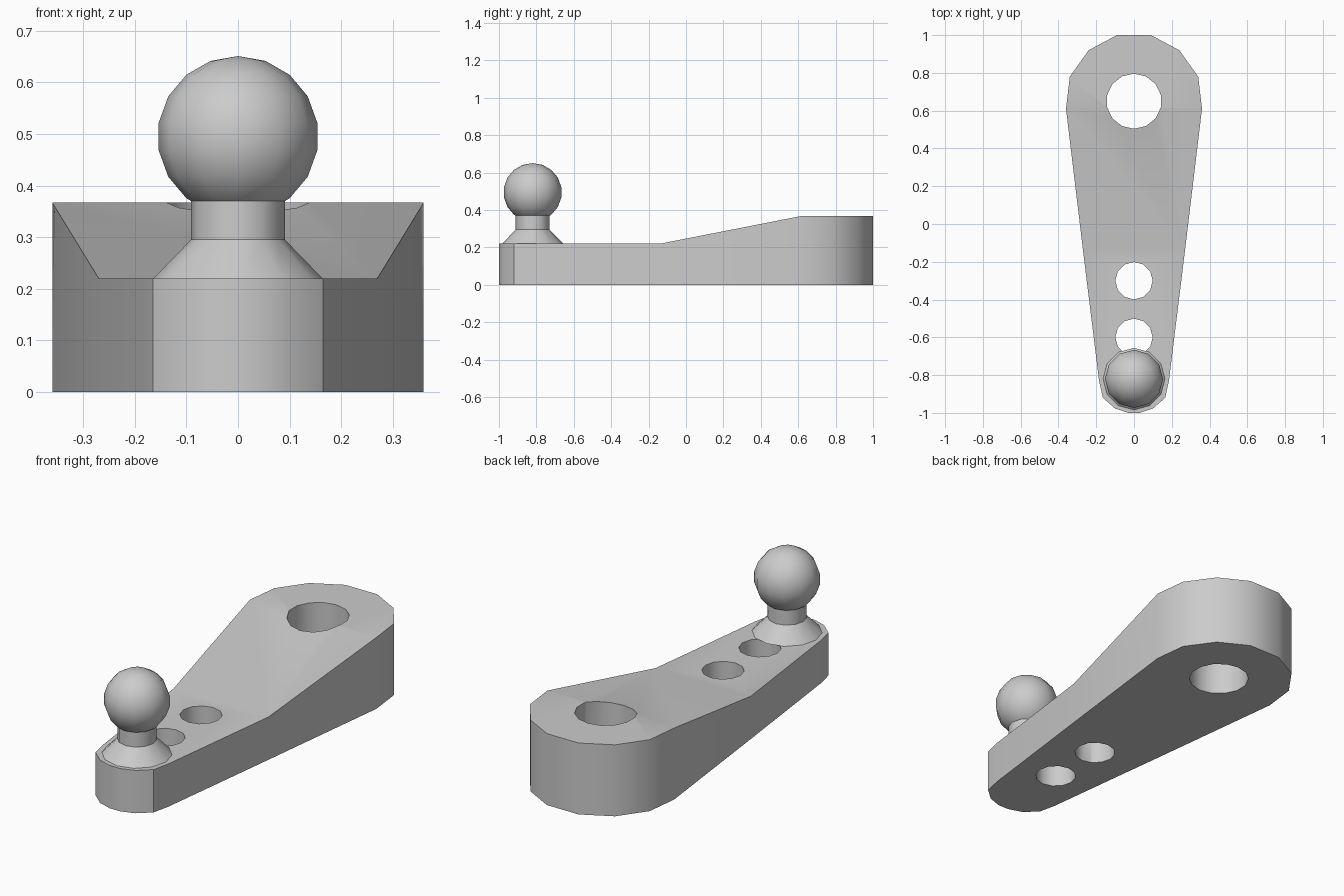
import bpy
import bmesh
from math import cos, sin, pi, radians

cube = bpy.data.objects.get("Cube")
if cube:
    bpy.data.objects.remove(cube, do_unlink=True)

# Single plain grey
GREY = (0.6, 0.6, 0.6, 1)
metal = bpy.data.materials.new("grey_metal")
metal.use_nodes = True
metal.diffuse_color = GREY
metal.node_tree.nodes["Principled BSDF"].inputs["Base Color"].default_value = GREY

LOW, HIGH = 0.22, 0.367      # arm thickness at the thin and thick ends
BEND, RISE_END = -0.14, 0.61
STUD_Y = -0.82


def add_object(name, bm):
    bmesh.ops.recalc_face_normals(bm, faces=bm.faces)
    mesh = bpy.data.meshes.new(name)
    bm.to_mesh(mesh)
    bm.free()
    mesh.materials.append(metal)
    obj = bpy.data.objects.new(name, mesh)
    bpy.context.collection.objects.link(obj)
    return obj


def smooth(obj, angle):
    bpy.ops.object.select_all(action="DESELECT")
    obj.select_set(True)
    bpy.context.view_layer.objects.active = obj
    bpy.ops.object.shade_smooth_by_angle(angle=radians(angle))


def top_height(y):
    t = min(max((y - BEND) / (RISE_END - BEND), 0), 1)
    return LOW + (HIGH - LOW) * t


# Tapered arm: half outline mirrored, then raised to a ramped top
half = [(0.09, 1.0), (0.24, 0.92), (0.34, 0.78), (0.36, RISE_END), (0.27, BEND),
        (0.185, -0.83), (0.165, -0.92), (0.1, -0.977), (0.03, -1.0)]
outline = half + [(-x, y) for x, y in reversed(half)]
bm = bmesh.new()
base = bm.faces.new([bm.verts.new((x, y, 0)) for x, y in outline])
raised = bmesh.ops.extrude_face_region(bm, geom=[base], use_keep_orig=True)
top = [g for g in raised["geom"] if isinstance(g, bmesh.types.BMVert)]
for v in top:
    v.co.z = top_height(v.co.y)
for crease in (RISE_END, BEND):
    bmesh.ops.connect_verts(bm, verts=[v for v in top if abs(v.co.y - crease) < 0.001])
arm = add_object("arm", bm)

# Through holes: pivot, two adjusting holes and the stud seat
for name, y, radius, sides in (("pivot_hole", 0.65, 0.146, 14),
                               ("inner_hole", -0.3, 0.099, 12),
                               ("outer_hole", -0.6, 0.099, 12),
                               ("stud_hole", STUD_Y, 0.1, 12)):
    bm = bmesh.new()
    bmesh.ops.create_cone(bm, cap_ends=True, segments=sides,
                          radius1=radius, radius2=radius, depth=2)
    bmesh.ops.translate(bm, verts=bm.verts, vec=(0, y, 0))
    cutter = add_object(name + "_cutter", bm)
    cutter.hide_render = True
    cut = arm.modifiers.new(name, "BOOLEAN")
    cut.operation = "DIFFERENCE"
    cut.solver = "EXACT"
    cut.object = cutter
    bpy.context.view_layer.objects.active = arm
    bpy.ops.object.modifier_apply(modifier=name)
    bpy.data.objects.remove(cutter, do_unlink=True)
smooth(arm, 32)

# Stud: riveted shank, flared collar and neck turned from one profile
profile = [(0.1, 0), (0.1, LOW), (0.164, LOW), (0.091, 0.295), (0.091, 0.4)]
SIDES = 12
bm = bmesh.new()
rings = [[bm.verts.new((r * cos(2 * pi * i / SIDES), STUD_Y + r * sin(2 * pi * i / SIDES), z))
          for i in range(SIDES)] for r, z in profile]
for a, b in zip(rings, rings[1:]):
    for i in range(SIDES):
        j = (i + 1) % SIDES
        bm.faces.new((a[i], a[j], b[j], b[i]))
bm.faces.new(rings[0])
bm.faces.new(rings[-1])
smooth(add_object("stud", bm), 32)

# Ball on the stud
bm = bmesh.new()
bmesh.ops.create_uvsphere(bm, u_segments=12, v_segments=9, radius=0.156)
bmesh.ops.translate(bm, verts=bm.verts, vec=(0, STUD_Y, 0.495))
smooth(add_object("ball", bm), 32)
